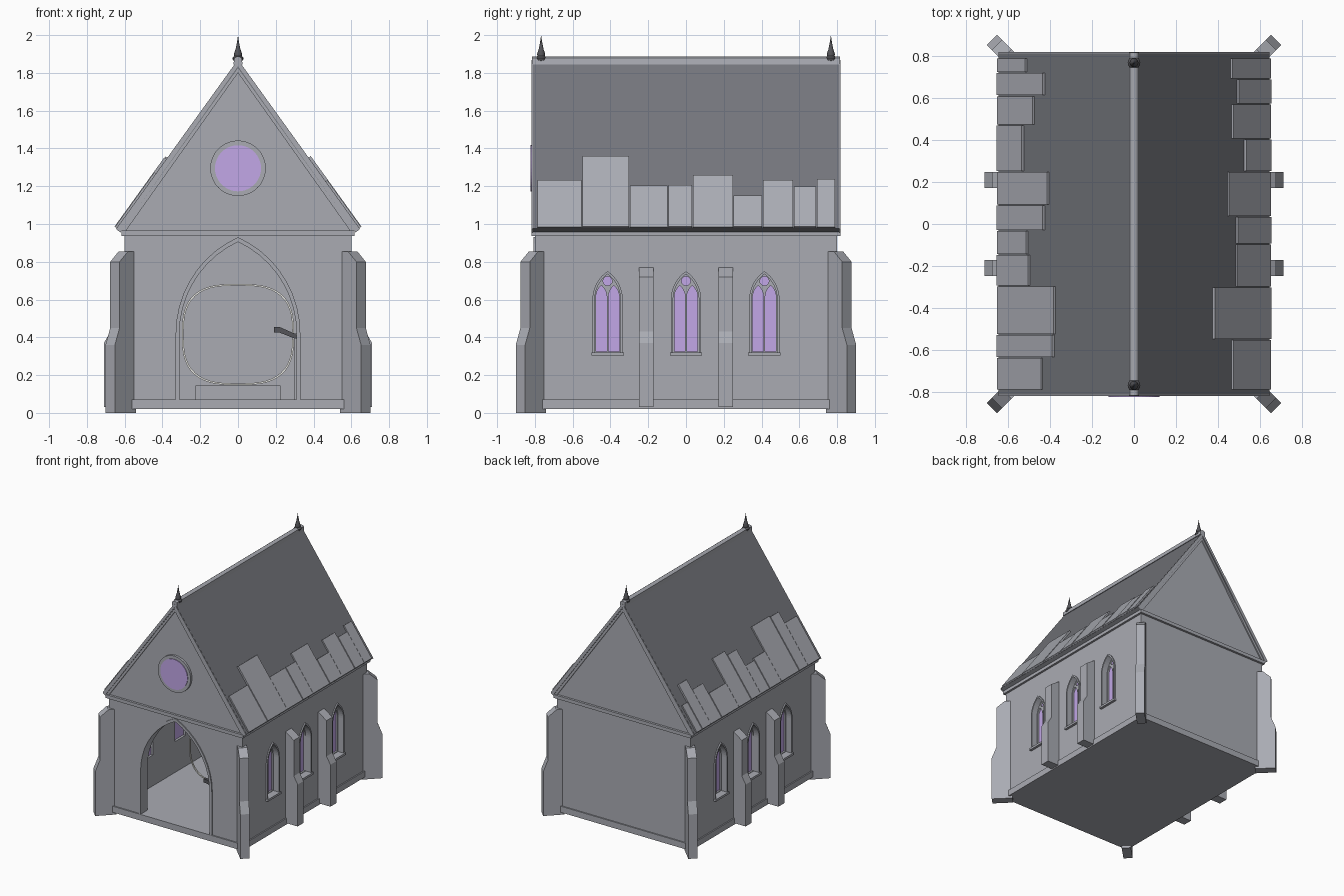
import bpy, bmesh
from math import pi, sin, cos, atan2, radians, copysign
from mathutils import Matrix, Vector

if "Cube" in bpy.data.objects:
    bpy.data.objects.remove(bpy.data.objects["Cube"])


def material(name, rgb):
    m = bpy.data.materials.new(name)
    m.use_nodes = True
    m.diffuse_color = (*rgb, 1)
    m.node_tree.nodes["Principled BSDF"].inputs["Base Color"].default_value = (*rgb, 1)
    return m


STONE = material("grey_stone", (0.40, 0.41, 0.45))
ROOF = material("dark_roof", (0.175, 0.18, 0.20))
GLASS = material("violet_glass", (0.64, 0.46, 0.95))
IRON = material("dark_iron", (0.09, 0.09, 0.10))
PALE = material("pale_trim", (0.80, 0.80, 0.76))


def add(name, mesh, mat):
    mesh.materials.clear()
    mesh.materials.append(mat)
    ob = bpy.data.objects.new(name, mesh)
    bpy.context.collection.objects.link(ob)
    return ob


def panel(name, loops, thick, mat, angle=0, at=(0, 0, 0), upright=True):
    """Flat outline with holes, given thickness, stood up and turned about z."""
    cu = bpy.data.curves.new(name, 'CURVE')
    cu.dimensions, cu.fill_mode, cu.extrude = '2D', 'BOTH', thick / 2
    for loop in loops:
        sp = cu.splines.new('POLY')
        sp.points.add(len(loop) - 1)
        for p, c in zip(sp.points, loop):
            p.co = (c[0], c[1], 0, 1)
        sp.use_cyclic_u = True
    tmp = bpy.data.objects.new(name, cu)
    mesh = bpy.data.meshes.new_from_object(tmp)
    bpy.data.objects.remove(tmp)
    bpy.data.curves.remove(cu)
    m = Matrix.Translation(at) @ Matrix.Rotation(angle, 4, 'Z')
    if upright:
        m = m @ Matrix.Rotation(pi / 2, 4, 'X')
    mesh.transform(m)
    bm = bmesh.new()
    bm.from_mesh(mesh)
    bmesh.ops.remove_doubles(bm, verts=bm.verts, dist=1e-5)
    bmesh.ops.recalc_face_normals(bm, faces=bm.faces)
    bm.to_mesh(mesh)
    bm.free()
    for p in mesh.polygons:
        p.use_smooth = False
    return add(name, mesh, mat)


def rect(w, z0, z1):
    return [(-w, z0), (w, z0), (w, z1), (-w, z1)]


def circle(r, z, n=32):
    return [(r * cos(2 * pi * i / n), z + r * sin(2 * pi * i / n)) for i in range(n)]


def lancet(w, z0, spring, apex, cx=0, n=9):
    """Pointed arch outline made of two arcs."""
    h = apex - spring
    r = (w * w + h * h) / (2 * w)
    top = atan2(h, r - w)
    right = [(w - r + r * cos(top * i / n), spring + r * sin(top * i / n)) for i in range(n + 1)]
    left = [(-x, z) for x, z in reversed(right[:-1])]
    return [(cx + x, z) for x, z in [(-w, z0), (w, z0)] + right + left]


def shifted(loop, dx):
    return [(x + dx, z) for x, z in loop]


# Base and floor
panel("floor_plinth", [[(-.61, -.81), (.61, -.81), (.61, .81), (-.61, .81)]], .05, STONE,
      at=(0, 0, .045), upright=False)

# Gable walls
gable = [(-.6, .065), (.6, .065), (.6, .975), (0, 1.84), (-.6, .975)]
door = lancet(.31, .066, .42, .905)
panel("front_wall", [gable, door], .08, STONE, at=(0, -.76, 0))
panel("back_wall", [gable], .08, STONE, at=(0, .76, 0))
panel("door_arch_trim", [lancet(.33, .066, .42, .93), door], .014, STONE, at=(0, -.801, 0))

# Side walls with three traceried windows each
WINDOWS = (-.415, 0, .415)
opening = lancet(.068, .32, .60, .735)
tracery = [lancet(.07, .318, .60, .738), circle(.024, .698, 20)]
tracery += [lancet(.029, .325, .61, .675, s * .033) for s in (-1, 1)]
for side, s in (("left", 1), ("right", -1)):
    turn = s * pi / 2
    panel(side + "_wall", [rect(.72, .065, .975)] + [shifted(opening, y) for y in WINDOWS],
          .08, STONE, turn, (s * .56, 0, 0))
    for y in WINDOWS:
        panel(side + "_window_frame", [lancet(.08, .31, .60, .75), opening], .016, STONE,
              turn, (s * .602, y, 0))
        panel(side + "_window_tracery", tracery, .016, STONE, turn, (s * .553, y, 0))
        panel(side + "_window_glass", [lancet(.069, .319, .60, .737)], .008, GLASS,
              turn, (s * .543, y, 0))
        panel(side + "_window_sill", [rect(.086, .303, .32)], .07, STONE, turn, (s * .585, y, 0))

# Buttresses: stepped profile pointing outward
side_profile = [(-.04, .03), (.11, .03), (.11, .37), (.075, .43), (.075, .72), (0, .77), (-.04, .77)]
corner_profile = [(-.05, 0), (.108, 0), (.108, .36), (.073, .45), (.073, .80), (.01, .855), (-.05, .855)]
for s in (1, -1):
    for t in (1, -1):
        panel("side_buttress", [side_profile], .076, STONE, 0 if s > 0 else pi, (s * .6, t * .21, 0))
        panel("corner_buttress", [corner_profile], .07, STONE, atan2(t, s), (s * .6, t * .8, 0))

# Cornice band around the wall head
panel("cornice", [[(-.617, -.818), (.617, -.818), (.617, .818), (-.617, .818)],
                  [(-.55, -.75), (.55, -.75), (.55, .75), (-.55, .75)]], .028, STONE,
      at=(0, 0, .951), upright=False)


# Roof, verge mouldings and ridge
def chevron(top, x, z, low):
    return [(0, top), (x, z), (x - .022, z - .018), (0, low), (.022 - x, z - .018), (-x, z)]


panel("roof", [chevron(1.87, .645, .975, 1.825)], 1.624, ROOF)
for t in (1, -1):
    panel("verge", [chevron(1.868, .645, .973, 1.835)], .006, STONE, at=(0, t * .814, 0))
    panel("verge_inner", [chevron(1.838, .622, .973, 1.80)], .014, STONE, at=(0, t * .803, 0))
panel("ridge_cap", [[(-.024, 1.845), (.024, 1.845), (.02, 1.878), (.008, 1.886), (-.008, 1.886),
                     (-.02, 1.878)]], 1.63, STONE)


# Stone slates along the eaves: (far edge y, upper x)
SLATES = {
    1: [(-.55, .47), (-.30, .38), (-.095, .49), (.035, .49), (.25, .45), (.405, .53),
        (.57, .47), (.69, .495), (.79, .465)],
    -1: [(-.635, .44), (-.525, .385), (-.295, .38), (-.145, .50), (-.03, .51), (.09, .43),
         (.25, .41), (.47, .53), (.61, .48), (.72, .43), (.79, .515)],
}
normal = Vector((.895, .645)).normalized()
for s, row in SLATES.items():
    y0 = -.79
    for i, (y1, x_top) in enumerate(row):
        lift = normal * (.011 + .003 * (i % 2))
        low = Vector((.642, 1.87 - 1.388 * .642))
        high = Vector((x_top - .006, 1.87 - 1.388 * (x_top - .006)))
        quad = [low, low + lift, high + lift, high]
        panel("roof_slate", [[(s * p.x, p.y) for p in quad]], y1 - y0 - .005, STONE,
              at=(0, (y0 + y1) / 2, 0))
        y0 = y1

# Round gable window
panel("rose_frame", [circle(.147, 1.295, 40), circle(.12, 1.295, 40)], .022, STONE, at=(0, -.807, 0))
panel("rose_glass", [circle(.122, 1.295, 40)], .03, GLASS, at=(0, -.808, 0))

# Finials turned on the ridge ends
FINIAL = [(0, 1.86), (.026, 1.865), (.03, 1.878), (.02, 1.89), (.021, 1.902), (.013, 1.925),
          (.005, 1.965), (0, 2)]
for t in (1, -1):
    bm = bmesh.new()
    vs = [bm.verts.new((r, 0, z)) for r, z in FINIAL]
    es = [bm.edges.new(pair) for pair in zip(vs, vs[1:])]
    bmesh.ops.spin(bm, geom=vs + es, axis=(0, 0, 1), cent=(0, 0, 0), angle=2 * pi, steps=16)
    bmesh.ops.remove_doubles(bm, verts=bm.verts, dist=1e-5)
    bmesh.ops.recalc_face_normals(bm, faces=bm.faces)
    bmesh.ops.translate(bm, verts=bm.verts, vec=(0, t * .767, 0))
    mesh = bpy.data.meshes.new("finial")
    bm.to_mesh(mesh)
    bm.free()
    ob = add("finial", mesh, IRON)
    bpy.context.view_layer.objects.active = ob
    ob.select_set(True)
    bpy.ops.object.shade_smooth_by_angle(angle=radians(40))
    ob.select_set(False)


# Interior: rounded hoop, low altar step and a door bracket
def squircle(w, h, n=48):
    pts = [(cos(2 * pi * i / n), sin(2 * pi * i / n)) for i in range(n)]
    return [(copysign(abs(c) ** .7, c) * w, .415 + copysign(abs(d) ** .7, d) * h) for c, d in pts]


panel("hoop", [squircle(.297, .268), squircle(.288, .259)], .01, PALE, at=(0, -.2, 0))
panel("altar_step", [rect(.225, .065, .145)], .25, STONE, at=(0, .5, 0))
panel("bracket_arm", [[(.19, .455), (.22, .455), (.31, .415), (.31, .39), (.22, .425), (.19, .425)]],
      .025, IRON, at=(0, -.7, 0))
panel("bracket_post", [[(.30, .07), (.318, .07), (.312, .42), (.30, .42)]], .02, STONE, at=(0, -.7, 0))
